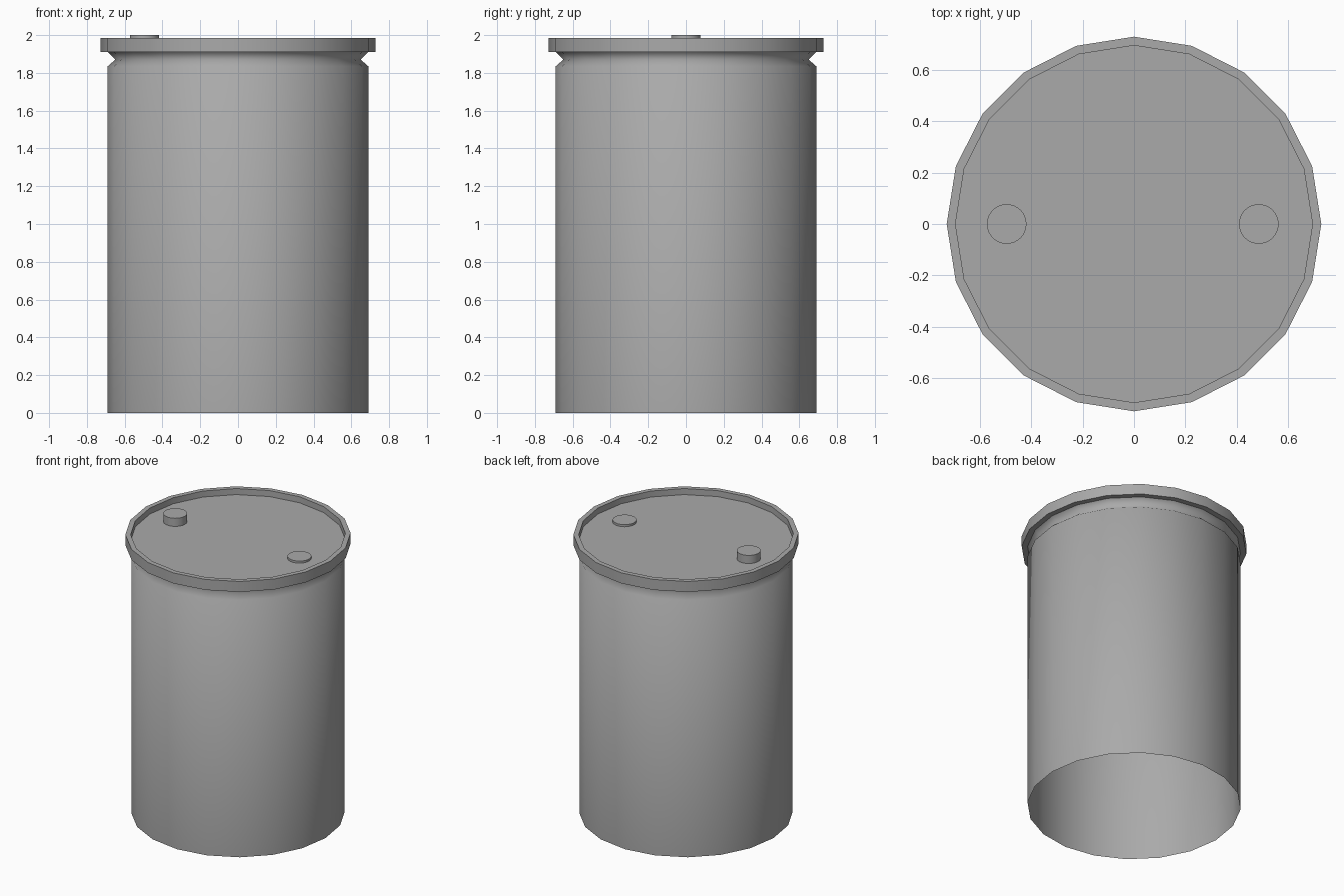
import bpy, bmesh, math

cube = bpy.data.objects.get("Cube")
if cube:
    bpy.data.objects.remove(cube, do_unlink=True)

grey = bpy.data.materials.new("grey_metal")
grey.use_nodes = True
colour = (0.4, 0.4, 0.4, 1)
grey.diffuse_color = colour
grey.node_tree.nodes["Principled BSDF"].inputs["Base Color"].default_value = colour


def lathe(name, profile, sides, cap_end=False, centre=(0, 0), smooth_angle=None):
    """Turn a (radius, height) profile, listed from bottom to top, about z."""
    bm = bmesh.new()
    rings = []
    for radius, height in profile:
        rings.append([bm.verts.new((radius * math.cos(math.tau * i / sides),
                                    radius * math.sin(math.tau * i / sides), height))
                      for i in range(sides)])
    for low, high in zip(rings, rings[1:]):
        for i in range(sides):
            j = (i + 1) % sides
            bm.faces.new((low[i], low[j], high[j], high[i]))
    if cap_end:
        bm.faces.new(rings[-1])
    mesh = bpy.data.meshes.new(name)
    bm.to_mesh(mesh)
    bm.free()
    mesh.materials.append(grey)
    obj = bpy.data.objects.new(name, mesh)
    obj.location = (*centre, 0)
    bpy.context.collection.objects.link(obj)
    bpy.ops.object.select_all(action="DESELECT")
    obj.select_set(True)
    bpy.context.view_layer.objects.active = obj
    if smooth_angle is None:
        bpy.ops.object.shade_smooth()
    else:
        bpy.ops.object.shade_smooth_by_angle(angle=math.radians(smooth_angle))
    return obj


SIDES = 20
FLOOR = 1.942

# Drum wall, open at the bottom, with a V groove under the lid
lathe("drum_wall", [(0.69, 0), (0.69, 1.835), (0.65, 1.87), (0.69, 1.91)], SIDES)

# Lid with a raised rim and a recessed top
lathe("lid", [(0.69, 1.91), (0.728, 1.91), (0.728, 1.985), (0.694, 1.985), (0.694, FLOOR)],
      SIDES, cap_end=True, smooth_angle=30)

# Tall and low bung caps
for name, x, top in (("tall_bung", -0.495, 2.0), ("low_bung", 0.485, 1.957)):
    lathe(name, [(0.077, FLOOR), (0.077, top)], 32, cap_end=True,
          centre=(x, 0), smooth_angle=30)
